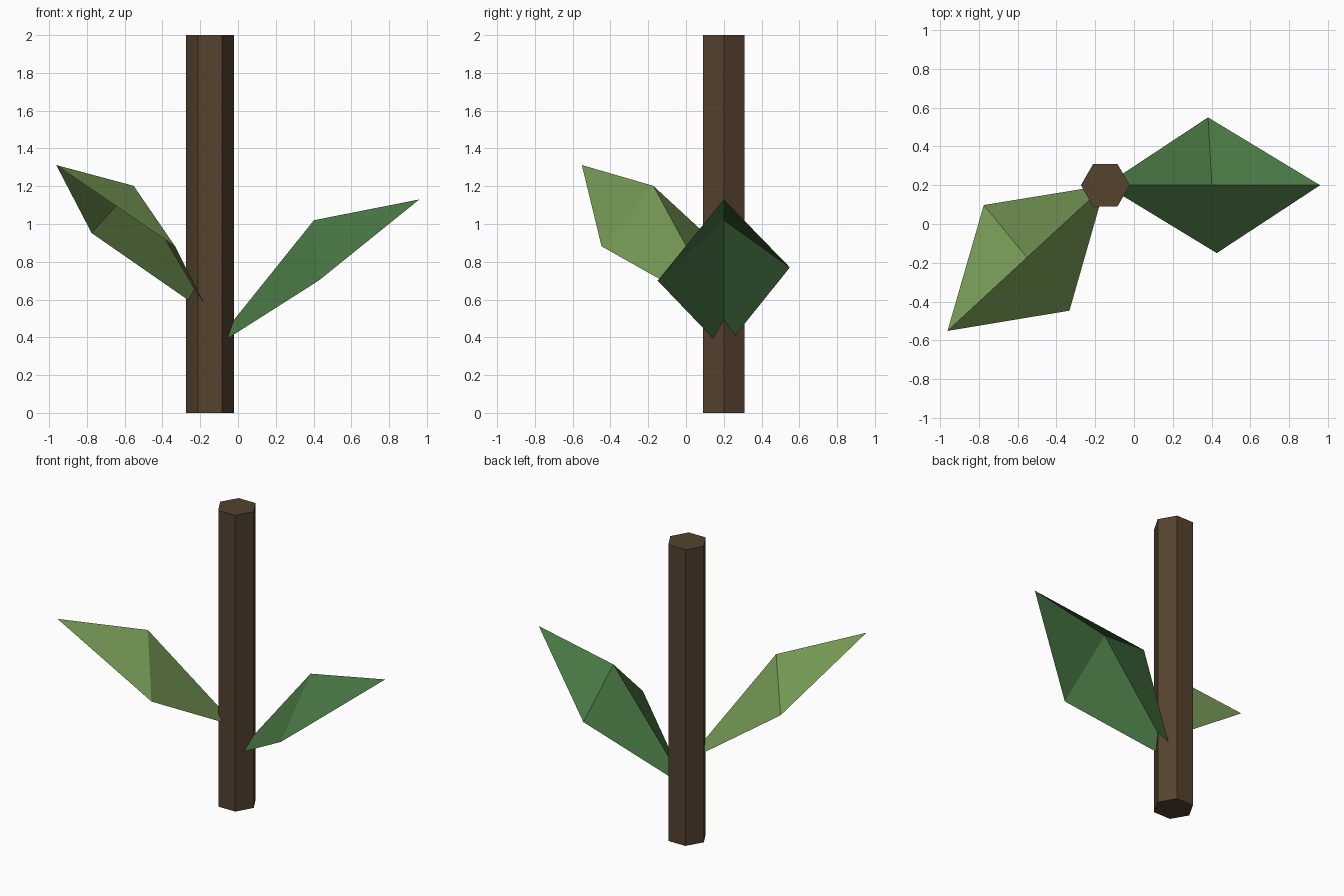
import bpy
from math import radians
from mathutils import Matrix, Vector

if "Cube" in bpy.data.objects:
    bpy.data.objects.remove(bpy.data.objects["Cube"])

AXIS = Vector((-0.148, 0.2, 0))


def material(name, rgb):
    m = bpy.data.materials.new(name)
    m.diffuse_color = (*rgb, 1)
    m.use_nodes = True
    m.node_tree.nodes["Principled BSDF"].inputs["Base Color"].default_value = m.diffuse_color
    return m


# Six-sided stem, corners pointing along x
bpy.ops.mesh.primitive_cylinder_add(vertices=6, radius=0.126, depth=2,
                                    location=AXIS + Vector((0, 0, 1)),
                                    rotation=(0, 0, radians(90)))
stem = bpy.context.object
stem.name = "stem"
stem.data.materials.append(material("bark", (0.09, 0.055, 0.028)))


# Leaf: a folded sheet of four triangles growing out of the stem's axis
def leaf(name, height, angle, side, mat):
    base, tip, ridge = (0, 0, 0), (1.108, 0, 0.795), (0.55, 0, 0.685)
    high, low = (0.53, 0.35 * side, 0.435), (0.575, -0.35 * side, 0.365)
    faces = [(0, 2, 3), (2, 1, 3), (0, 4, 2), (2, 4, 1)]
    if side > 0:  # keep normals facing up
        faces = [f[::-1] for f in faces]
    mesh = bpy.data.meshes.new(name)
    mesh.from_pydata([base, tip, ridge, high, low], [], faces)
    mesh.transform(Matrix.Translation(AXIS + Vector((0, 0, height)))
                   @ Matrix.Rotation(radians(angle), 4, 'Z'))
    if mesh.polygons[0].normal.z < 0:
        mesh.flip_normals()
    mesh.materials.append(mat)
    bpy.context.collection.objects.link(bpy.data.objects.new(name, mesh))


leaf("lower_leaf", 0.335, 0, 1, material("dark_green", (0.065, 0.18, 0.055)))
leaf("upper_leaf", 0.517, 222.7, -1, material("light_green", (0.17, 0.30, 0.085)))
